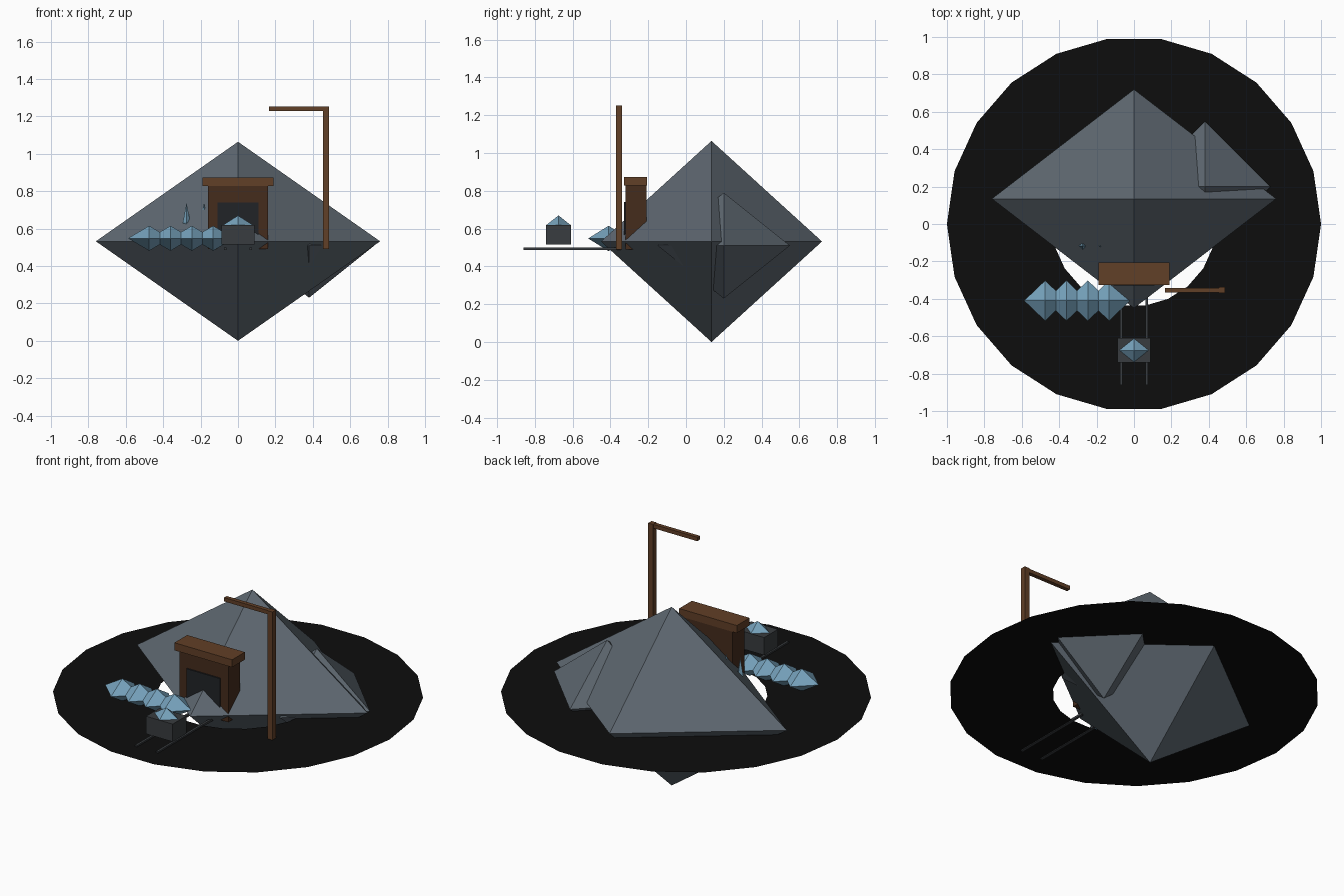
import bpy, bmesh, math

if "Cube" in bpy.data.objects:
    bpy.data.objects.remove(bpy.data.objects["Cube"])


def material(name, r, g, b):
    m = bpy.data.materials.new(name)
    m.diffuse_color = (r, g, b, 1)
    m.use_nodes = True
    m.node_tree.nodes["Principled BSDF"].inputs["Base Color"].default_value = m.diffuse_color
    return m


ROCK = material("slate", 0.11, 0.135, 0.16)
WOOD = material("wood", 0.12, 0.05, 0.02)
DARK_WOOD = material("dark_wood", 0.06, 0.025, 0.012)
DARK = material("shadow", 0.015, 0.017, 0.02)
IRON = material("iron", 0.04, 0.045, 0.05)
CRYSTAL = material("crystal", 0.18, 0.36, 0.5)
SOIL = material("black_soil", 0.004, 0.004, 0.004)


def finish(name, bm, mat):
    bmesh.ops.recalc_face_normals(bm, faces=bm.faces)
    me = bpy.data.meshes.new(name)
    bm.to_mesh(me)
    bm.free()
    me.materials.append(mat)
    ob = bpy.data.objects.new(name, me)
    bpy.context.collection.objects.link(ob)
    return ob


def box(name, x, y, z, mat):
    """Box from (min, max) ranges on each axis."""
    bm = bmesh.new()
    bmesh.ops.create_cube(bm, size=1)
    for v in bm.verts:
        v.co = [(r[0] + r[1]) / 2 + c * (r[1] - r[0]) for c, r in zip(v.co, (x, y, z))]
    return finish(name, bm, mat)


def octahedron(name, center, semi, mat):
    bm = bmesh.new()
    top, bottom = bm.verts.new((0, 0, 1)), bm.verts.new((0, 0, -1))
    ring = [bm.verts.new(p) for p in ((1, 0, 0), (0, 1, 0), (-1, 0, 0), (0, -1, 0))]
    for i in range(4):
        a, b = ring[i], ring[(i + 1) % 4]
        bm.faces.new((a, b, top))
        bm.faces.new((b, a, bottom))
    for v in bm.verts:
        v.co = [c + p * s for c, p, s in zip(center, v.co, semi)]
    return finish(name, bm, mat)


GROUND = 0.49

# Flat 22-sided ground ring
bm = bmesh.new()
SIDES = 22
rings = []
for r in (0.44, 1.0):
    rings.append([bm.verts.new((r * math.cos(2 * math.pi * i / SIDES),
                                r * math.sin(2 * math.pi * i / SIDES), GROUND))
                  for i in range(SIDES)])
inner, outer = rings
for i in range(SIDES):
    j = (i + 1) % SIDES
    bm.faces.new((inner[i], outer[i], outer[j], inner[j]))
for f in bm.faces:
    f.normal_update()
finish("ground_ring", bm, SOIL)

# Rocks
octahedron("main_rock", (0, 0.135, 0.532), (0.76, 0.585, 0.532), ROCK)
octahedron("side_rock", (0.38, 0.2, 0.51), (0.35, 0.35, 0.28), ROCK)

# Mine entrance
box("entrance_frame", (-0.16, 0.16), (-0.32, -0.21), (GROUND, 0.83), DARK_WOOD)
box("entrance_lintel", (-0.19, 0.19), (-0.327, -0.207), (0.828, 0.873), WOOD)
box("entrance_opening", (-0.11, 0.11), (-0.328, -0.25), (GROUND + 0.01, 0.74), DARK)

# Hoist post and arm
box("hoist_post", (0.454, 0.486), (-0.37, -0.338), (GROUND, 1.253), WOOD)
box("hoist_arm", (0.165, 0.486), (-0.366, -0.342), (1.229, 1.252), WOOD)

# Rails and ore cart
for side, x in (("left", -0.069), ("right", 0.069)):
    box(side + "_rail", (x - 0.007, x + 0.007), (-0.86, -0.3), (0.486, 0.499), IRON)
box("cart_body", (-0.088, 0.088), (-0.74, -0.61), (0.515, 0.62), IRON)
octahedron("cart_ore", (0, -0.675, 0.62), (0.078, 0.063, 0.05), CRYSTAL)

# Row of crystals beside the entrance
for i in range(4):
    octahedron(f"crystal_{i + 1}", (-0.475 + 0.114 * i, -0.41, 0.548),
               (0.113, 0.108, 0.067), CRYSTAL)

# Small shards poking out of the rock
for i, x in enumerate((-0.275, -0.182)):
    octahedron(f"shard_{i + 1}", (x, -0.118, 0.635), (0.02, 0.02, 0.103), CRYSTAL)
